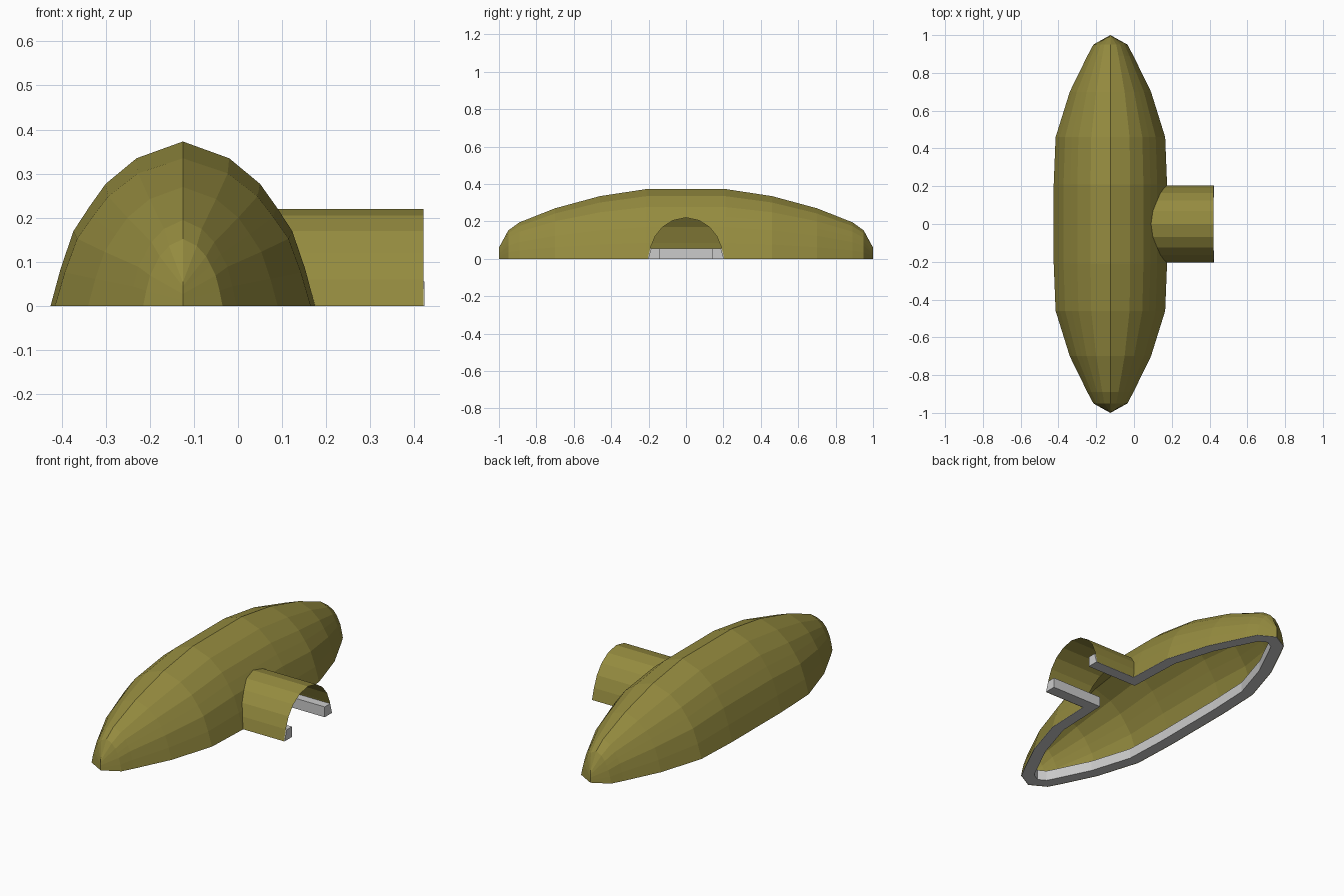
import bpy, bmesh
from mathutils import Vector

if "Cube" in bpy.data.objects:
    bpy.data.objects.remove(bpy.data.objects["Cube"])

CX = -0.125          # hull centre line in x
TUNNEL_END = 0.42

olive = bpy.data.materials.new("olive_canvas")
olive.diffuse_color = (0.30, 0.26, 0.05, 1)
olive.use_nodes = True
olive.node_tree.nodes["Principled BSDF"].inputs["Base Color"].default_value = olive.diffuse_color


def finish(bm, name, mat=None):
    bmesh.ops.recalc_face_normals(bm, faces=bm.faces[:])
    me = bpy.data.meshes.new(name)
    bm.to_mesh(me)
    bm.free()
    ob = bpy.data.objects.new(name, me)
    bpy.context.collection.objects.link(ob)
    if mat:
        me.materials.append(mat)
    return ob


def loft(bm, rows, closed=False):
    """Skin a list of equally long point rows with quads."""
    vs = [[bm.verts.new(p) for p in row] for row in rows]
    n = len(vs[0])
    for a, b in zip(vs, vs[1:]):
        for i in range(n if closed else n - 1):
            j = (i + 1) % n
            bm.faces.new((a[i], a[j], b[j], b[i]))
    return vs


def mirrored(half):
    """Half profile ending on the axis -> full profile."""
    return half + [(-a, b) for a, b in reversed(half[:-1])]


# half profiles: (sideways offset, height)
hull_half = [(0.30, 0), (0.277, 0.085), (0.248, 0.17), (0.212, 0.225),
             (0.175, 0.277), (0.105, 0.335), (0, 0.373)]
tunnel_half = [(0.205, 0), (0.19, 0.06), (0.165, 0.12), (0.125, 0.17),
               (0.07, 0.205), (0, 0.22)]
hull_prof, tunnel_prof = mirrored(hull_half), mirrored(tunnel_half)

# hull stations: (y, half width, height)
stations = [(0.21, 0.30, 0.373), (0.46, 0.29, 0.335), (0.70, 0.215, 0.27),
            (0.89, 0.122, 0.195), (0.95, 0.09, 0.152), (1.0, 0, 0.06)]
all_stations = [(-y, w, h) for y, w, h in reversed(stations)] + stations

# hull shell
bm = bmesh.new()
loft(bm, [[(CX + a * w / 0.30, y, z * h / 0.373) for a, z in hull_prof]
          for y, w, h in all_stations])
bmesh.ops.remove_doubles(bm, verts=bm.verts[:], dist=1e-4)


def doorway_faces():
    return [f for f in bm.faces
            if abs(f.calc_center_median().y) < 0.209
            and f.calc_center_median().x > CX]


# doorway: slice along the tunnel outline, then remove what lies inside it
planes = []
for (y0, z0), (y1, z1) in zip(tunnel_prof, tunnel_prof[1:]):
    co, no = Vector((0, y0, z0)), Vector((0, z1 - z0, y0 - y1)).normalized()
    planes.append((co, no))
    fs = doorway_faces()
    geom = fs + list({e for f in fs for e in f.edges}) + list({v for f in fs for v in f.verts})
    bmesh.ops.bisect_plane(bm, geom=geom, dist=1e-5, plane_co=co, plane_no=no)
inside = [f for f in doorway_faces()
          if all((f.calc_center_median() - co).dot(no) < 0 for co, no in planes)]
bmesh.ops.delete(bm, geom=inside, context='FACES')
finish(bm, "hull_shell", olive)


# entrance tunnel, starting exactly on the hull wall
def wall_x(z):
    for (a0, z0), (a1, z1) in zip(hull_half, hull_half[1:]):
        if z <= z1:
            return CX + a0 + (a1 - a0) * (z - z0) / (z1 - z0)


bm = bmesh.new()
loft(bm, [[(wall_x(z), y, z) for y, z in tunnel_prof],
          [(TUNNEL_END, y, z) for y, z in tunnel_prof]])
finish(bm, "entrance_tunnel", olive)

# base rim: one path down one tunnel side, round the hull and back
path = [(TUNNEL_END + 0.003, 0.205), (CX + 0.30, 0.205)]
path += [(CX + w, y) for y, w, h in stations[1:]]
path += [(CX - w, y) for y, w, h in reversed(stations[:-1])]
path += [(x, -y) for x, y in reversed(path)]
path = [Vector(p) for p in path]


def inset(d):
    out = []
    for i, p in enumerate(path):
        ns = []
        for a, b in ((i - 1, i), (i, i + 1)):
            if a >= 0 and b < len(path):
                t = (path[b] - path[a]).normalized()
                ns.append(Vector((-t.y, t.x)))
        m = sum(ns, Vector((0, 0))).normalized()
        out.append(p + m * d / m.dot(ns[0]))
    return out


bm = bmesh.new()
rings = [[(p.x, p.y, z) for p in inset(d)]
         for d, z in ((0.002, 0), (0.018, 0.056), (0.065, 0.056), (0.065, 0))]
rows = loft(bm, list(zip(*rings)), closed=True)
bm.faces.new(rows[0])
bm.faces.new(rows[-1])
finish(bm, "base_rim")
